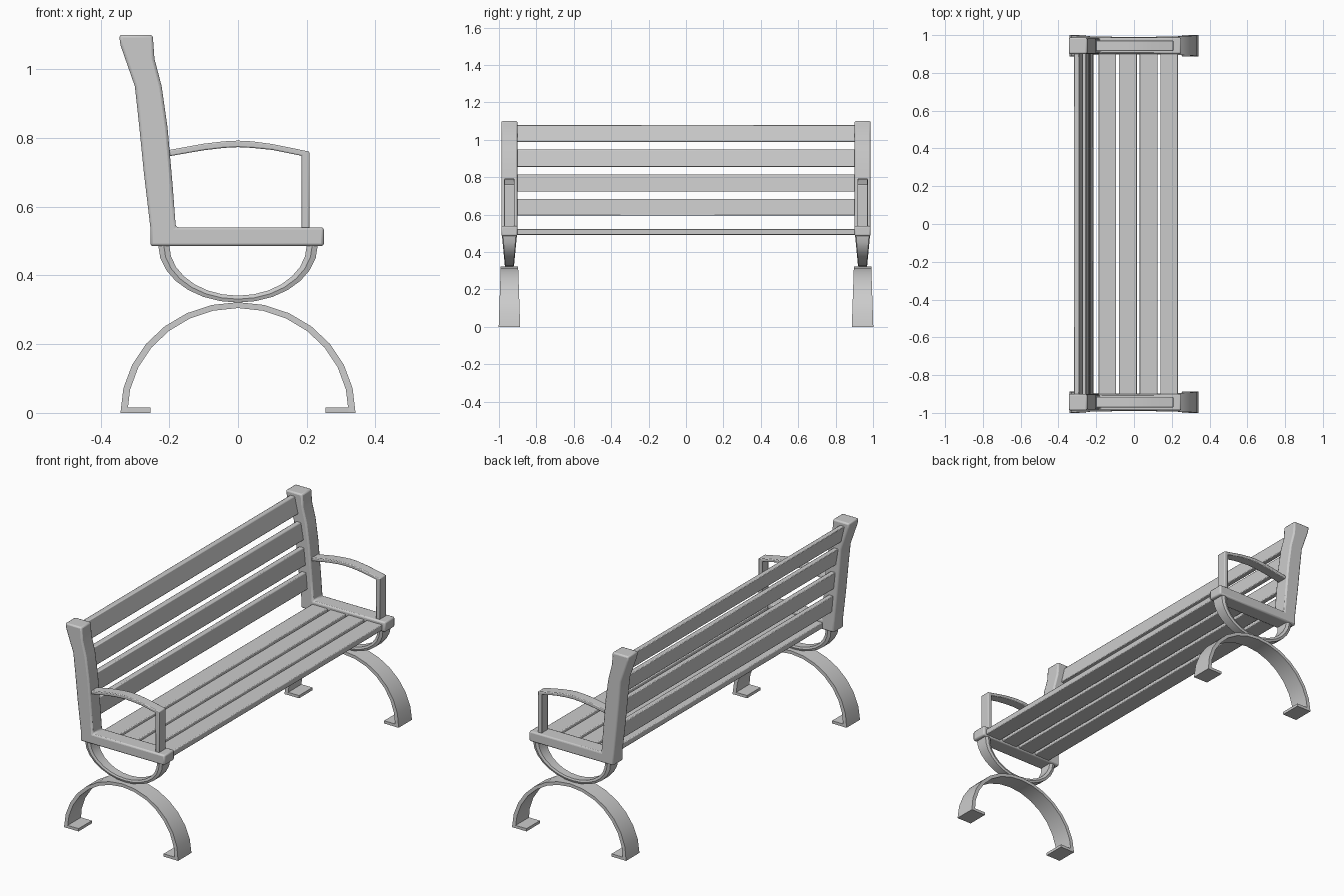
import bpy, bmesh, math

if "Cube" in bpy.data.objects:
    bpy.data.objects.remove(bpy.data.objects["Cube"])

SIDE_Y = 0.944  # centre line of each end frame


def finish(name, bm, bevel=0.0, mirror=False):
    bmesh.ops.recalc_face_normals(bm, faces=bm.faces)
    me = bpy.data.meshes.new(name)
    bm.to_mesh(me)
    bm.free()
    ob = bpy.data.objects.new(name, me)
    bpy.context.collection.objects.link(ob)
    bpy.ops.object.select_all(action='DESELECT')
    ob.select_set(True)
    bpy.context.view_layer.objects.active = ob
    bpy.ops.object.shade_smooth_by_angle(angle=math.radians(30))
    if bevel:
        b = ob.modifiers.new("Bevel", 'BEVEL')
        b.width, b.segments, b.limit_method = bevel, 2, 'ANGLE'
        b.angle_limit = math.radians(40)
    if mirror:
        m = ob.modifiers.new("Mirror", 'MIRROR')
        m.use_axis = (False, True, False)
    return ob


def prism(name, profile, y0, y1, bevel=0.0, mirror=False):
    """Extrude an x-z profile along y."""
    bm = bmesh.new()
    f = bm.faces.new([bm.verts.new((x, y0, z)) for x, z in profile])
    ext = bmesh.ops.extrude_face_region(bm, geom=[f])
    verts = [v for v in ext["geom"] if isinstance(v, bmesh.types.BMVert)]
    bmesh.ops.translate(bm, verts=verts, vec=(0, y1 - y0, 0))
    return finish(name, bm, bevel, mirror)


def half_ring(name, outer, inner, z0, sign, w_end, w_mid, ridge, steps=14):
    """Half-elliptical flat bar whose width varies from its ends to its middle."""
    bm = bmesh.new()
    rings = []
    for i in range(steps + 1):
        t = math.pi * i / steps
        c, s = math.cos(t), math.sin(t)
        w = (w_end + (w_mid - w_end) * s) / 2
        ring = []
        for k, f, side in ((0, ridge, -1), (.5, 1, -1), (1, ridge, -1),
                           (1, ridge, 1), (.5, 1, 1), (0, ridge, 1)):
            a = outer[0] + (inner[0] - outer[0]) * k
            b = outer[1] + (inner[1] - outer[1]) * k
            ring.append(bm.verts.new((a * c, SIDE_Y + side * f * w, z0 + sign * b * s)))
        rings.append(ring)
    for r, q in zip(rings, rings[1:]):
        for j in range(6):
            n = (j + 1) % 6
            bm.faces.new((r[j], r[n], q[n], q[j]))
    bm.faces.new(rings[0])
    bm.faces.new(rings[-1])
    return finish(name, bm, mirror=True)


# End frames: curved back post joined to the seat rail
frame = [(-.255, .485), (.25, .485), (.25, .54), (-.181, .54), (-.19, .66),
         (-.205, .83), (-.222, .95), (-.243, 1.03), (-.248, 1.1), (-.346, 1.1),
         (-.342, 1.07), (-.30, .95), (-.288, .84), (-.274, .70), (-.255, .54)]
prism("end_frame", frame, SIDE_Y - .043, SIDE_Y + .043, .008, True)

# Armrests with their front upright
arm = [(-.21, .763), (-.1, .783), (-.04, .790), (0, .792), (.04, .790), (.1, .782),
       (.208, .76), (.208, .53), (.185, .53), (.185, .748), (.1, .765), (.04, .771),
       (0, .773), (-.04, .771), (-.1, .764), (-.21, .745)]
prism("armrest", arm, SIDE_Y - .028, SIDE_Y + .028, .004, True)

# Cradle under the seat and the arched leg below it
half_ring("seat_cradle", (.232, .167), (.2, .147), .488, -1, .08, .05, .86)
half_ring("arched_leg", (.342, .322), (.322, .305), 0, 1, .115, .093, 1)

# Foot pads turned inward at the leg ends
for label, s in (("front", 1), ("rear", -1)):
    pad = [(s * .255, 0), (s * .333, 0), (s * .333, .015), (s * .255, .015)]
    prism(label + "_foot_pad", pad, SIDE_Y - .057, SIDE_Y + .057, 0, True)

# Seat slats
for i in range(4):
    x = -.188 + i * .109
    prism(f"seat_slat_{i + 1}",
          [(x, .492), (x + .094, .492), (x + .094, .523), (x, .523)], -.91, .91, .004)

# Back slats following the curve of the post: bottom x, z and top x, z
for i, (xb, zb, xt, zt) in enumerate([(-.229, .594, -.237, .684), (-.240, .722, -.250, .815),
                                      (-.252, .855, -.268, .947), (-.284, .988, -.305, 1.079)]):
    prism(f"back_slat_{i + 1}",
          [(xb - .014, zb), (xb + .014, zb), (xt + .014, zt), (xt - .014, zt)],
          -.91, .91, .004)
